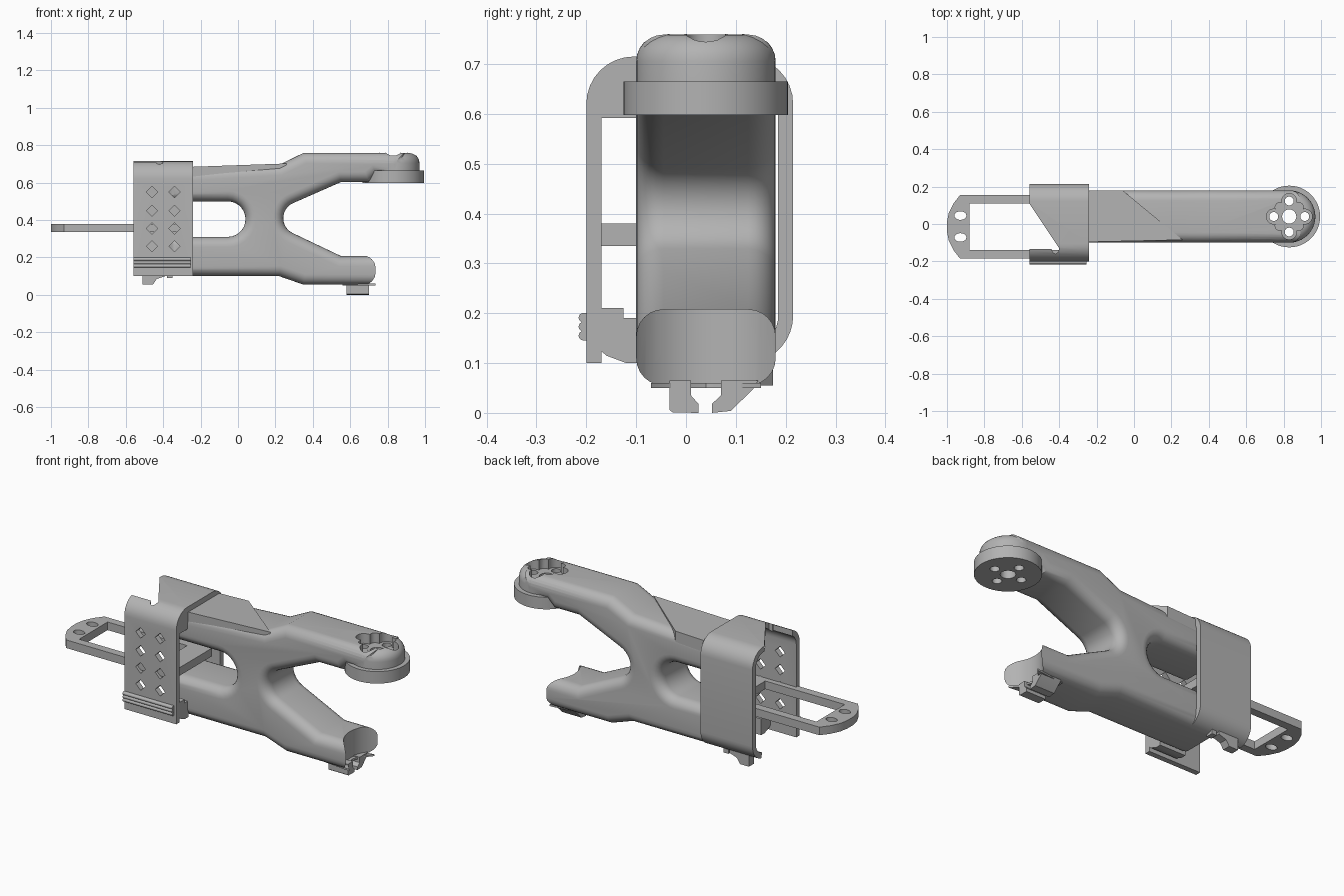
import bpy, bmesh
from math import cos, sin, radians, pi

if "Cube" in bpy.data.objects:
    bpy.data.objects.remove(bpy.data.objects["Cube"])

grey = bpy.data.materials.new("plain grey")
grey.use_nodes = True
grey.diffuse_color = (0.45, 0.45, 0.45, 1)
grey.node_tree.nodes["Principled BSDF"].inputs["Base Color"].default_value = grey.diffuse_color


def arc(cx, cy, r, a0, a1, n=8):
    return [(cx + r * cos(radians(a0 + (a1 - a0) * i / n)),
             cy + r * sin(radians(a0 + (a1 - a0) * i / n))) for i in range(n + 1)]


def place(axis, p, h):
    return {"x": (h, p[0], p[1]), "y": (p[0], h, p[1]), "z": (p[0], p[1], h)}[axis]


def prism(name, pts, axis, lo, hi, bevel=0, ends=(True, True)):
    """Extrude a 2D outline along an axis, optionally rounding the end rims."""
    bm = bmesh.new()
    rings = [[bm.verts.new(place(axis, p, h)) for p in pts] for h in (lo, hi)]
    caps = [bm.faces.new(r) for r in rings]
    n = len(pts)
    for i in range(n):
        j = (i + 1) % n
        bm.faces.new((rings[0][i], rings[0][j], rings[1][j], rings[1][i]))
    bmesh.ops.recalc_face_normals(bm, faces=bm.faces)
    if bevel:
        rim = [e for c, use in zip(caps, ends) if use for e in c.edges]
        bmesh.ops.bevel(bm, geom=rim, offset=bevel, segments=6, profile=0.5,
                        affect="EDGES", clamp_overlap=False)
        bmesh.ops.recalc_face_normals(bm, faces=bm.faces)
    me = bpy.data.meshes.new(name)
    bm.to_mesh(me)
    bm.free()
    me.materials.append(grey)
    ob = bpy.data.objects.new(name, me)
    bpy.context.scene.collection.objects.link(ob)
    return ob


def box(name, x, y, z):
    return prism(name, [(x[0], y[0]), (x[1], y[0]), (x[1], y[1]), (x[0], y[1])], "z", *z)


def disc(name, cx, cy, r, lo, hi, n=32, **kw):
    return prism(name, arc(cx, cy, r, 0, 360 - 360 / n, n - 1), "z", lo, hi, **kw)


def combine(target, other, op="DIFFERENCE"):
    mod = target.modifiers.new("join", "BOOLEAN")
    mod.operation, mod.object, mod.solver = op, other, "EXACT"
    bpy.context.view_layer.objects.active = target
    bpy.ops.object.modifier_apply(modifier=mod.name)
    bpy.data.objects.remove(other)


# Forked arm body, rounded along front and back rims
MX, MY = 0.83, 0.04
outline = [(-0.38, 0.66), (0.22, 0.695), (0.35, 0.759), (0.89, 0.759), (0.89, 0.64),
           (0.74, 0.64), (0.70, 0.603), (0.55, 0.603)]
outline += arc(0.33, 0.41, 0.088, 114, 246, 12)
outline += [(0.55, 0.208), (0.80, 0.208), (0.80, 0.055), (0.35, 0.055), (0.22, 0.10),
            (-0.38, 0.10), (-0.38, 0.31)]
outline += arc(-0.055, 0.405, 0.095, -90, 90, 14) + [(-0.38, 0.50)]
arm = prism("forked_arm", outline, "y", -0.10, 0.18, bevel=0.055)
combine(arm, disc("scoop", MX, MY, 0.17, -0.1, 0.4, 48))
combine(arm, disc("rounded_end", MX, MY, 0.14, 0.63, 0.76, 40, bevel=0.055, ends=(False, True)), "UNION")

# Round mounting flange under the upper tip
flange = disc("mount_flange", MX, MY, 0.165, 0.598, 0.665, 48)

# Scalloped recess and screw holes
spots = [(MX + 0.083 * cos(k * pi / 2), MY + 0.083 * sin(k * pi / 2)) for k in range(4)]
for x, y in spots:
    combine(arm, disc("petal", x, y, 0.040, 0.705, 0.9, 20))
for k in range(4):
    a = pi / 4 + k * pi / 2
    combine(arm, disc("petal", MX + 0.07 * cos(a), MY + 0.07 * sin(a), 0.026, 0.705, 0.9, 16))
combine(arm, disc("bowl", MX, MY, 0.06, 0.7055, 0.9, 24))
for part in (arm, flange):
    for x, y in spots:
        combine(part, disc("screw", x, y, 0.024, 0.5, 0.9, 16))
    combine(part, disc("bore", MX, MY, 0.038, 0.5, 0.9, 24))

# Flat faceted panel on top of the arm
panel = prism("top_panel", [(-0.38, -0.099), (0.26, -0.085), (-0.06, 0.179), (-0.38, 0.179)],
              "z", 0.59, 0.68)
for v in panel.data.vertices:
    if v.co.z > 0.65:
        v.co.z = 0.685 + 0.035 * (v.co.x + 0.24)

# Wrap-around cover shell
X0, X1 = -0.56, -0.24


def shell(t):
    return ([(-0.2 + t, 0.10)] + arc(-0.105, 0.62, 0.095 - t, 180, 90)
            + arc(0.12, 0.62, 0.095 - t, 90, 0) + arc(0.12, 0.195, 0.095 - t, 0, -80))


cover = prism("cover_shell", shell(0) + shell(0.03)[::-1], "x", X0, X1)
combine(cover, prism("corner_cut", [(-0.6, 0.17), (-0.56, 0.11), (-0.40, -0.13), (-0.405, -0.15),
                                    (-0.42, -0.16), (-0.435, -0.15), (-0.44, -0.135),
                                    (-0.6, -0.135)], "z", 0.56, 0.8))
for x in (-0.46, -0.34):
    for z in (0.26, 0.355, 0.45, 0.55):
        combine(cover, prism("diamond", [(x - 0.03, z), (x, z - 0.03), (x + 0.03, z), (x, z + 0.03)],
                             "y", -0.3, -0.15))

# Ribs closing the gap between the cover and the arm
prism("cover_top_rib", arc(-0.105, 0.62, 0.093, 180, 90) + [(-0.09, 0.713), (-0.09, 0.592), (-0.198, 0.592)],
      "x", -0.27, X1 - 0.001)
prism("cover_lower_block", [(-0.198, 0.15), (-0.198, 0.21), (-0.125, 0.21), (-0.125, 0.19), (-0.09, 0.19),
                            (-0.09, 0.10), (-0.12, 0.10), (-0.16, 0.115)], "x", -0.40, X1 - 0.001)

# Grip ridges along the front lower edge
for z in (0.155, 0.173, 0.191):
    prism("grip_ridge", arc(-0.206, z, 0.0095, 90, 270) + [(-0.195, z - 0.0095), (-0.195, z + 0.0095)],
          "x", X0, -0.255)

# Cover latch
prism("cover_latch", [(-0.51, 0.12), (-0.51, 0.055), (-0.455, 0.055), (-0.435, 0.085), (-0.39, 0.10),
                      (-0.39, 0.12)], "y", 0.13, 0.175)
box("latch_tab", (-0.38, -0.35), (0.13, 0.17), (0.09, 0.12))

# Sliding battery tray frame
tray = prism("tray_frame", [(-0.27, -0.185), (-0.27, 0.155), (-0.93, 0.155), (-0.965, 0.11), (-0.99, 0.06),
                            (-1, 0.01), (-1, -0.04), (-0.99, -0.09), (-0.965, -0.14), (-0.93, -0.185)],
             "z", 0.335, 0.38)
combine(tray, box("window", (-0.88, -0.39), (-0.14, 0.11), (0.3, 0.42)))
for y in (0.045, -0.072):
    hole = [(-0.928 + 0.032 * cos(a * pi / 10), y + 0.023 * sin(a * pi / 10)) for a in range(20)]
    combine(tray, prism("tray_hole", hole, "z", 0.3, 0.42))

# Foot clips and the sharp sole under the lower tip
prism("foot_clip_front", [(-0.033, 0.065), (-0.033, 0.006), (-0.027, 0.001), (0.025, 0), (0.025, 0.018),
                          (0.010, 0.035), (0.010, 0.065)], "x", 0.58, 0.70)
prism("foot_clip_back", [(0.145, 0.065), (0.135, 0.048), (0.09, 0.004), (0.052, 0), (0.052, 0.018),
                         (0.07, 0.035), (0.07, 0.065)], "x", 0.58, 0.70)
prism("foot_sole", [(0.56, -0.05), (0.735, -0.07), (0.70, -0.03), (0.675, 0.04), (0.70, 0.11), (0.735, 0.15),
                    (0.56, 0.13)], "z", 0.05, 0.06)

# Smooth shading with crisp edges
bpy.ops.object.select_all(action="DESELECT")
for ob in bpy.context.scene.objects:
    if ob.type == "MESH":
        ob.select_set(True)
        bpy.context.view_layer.objects.active = ob
bpy.ops.object.shade_smooth_by_angle(angle=radians(30))
